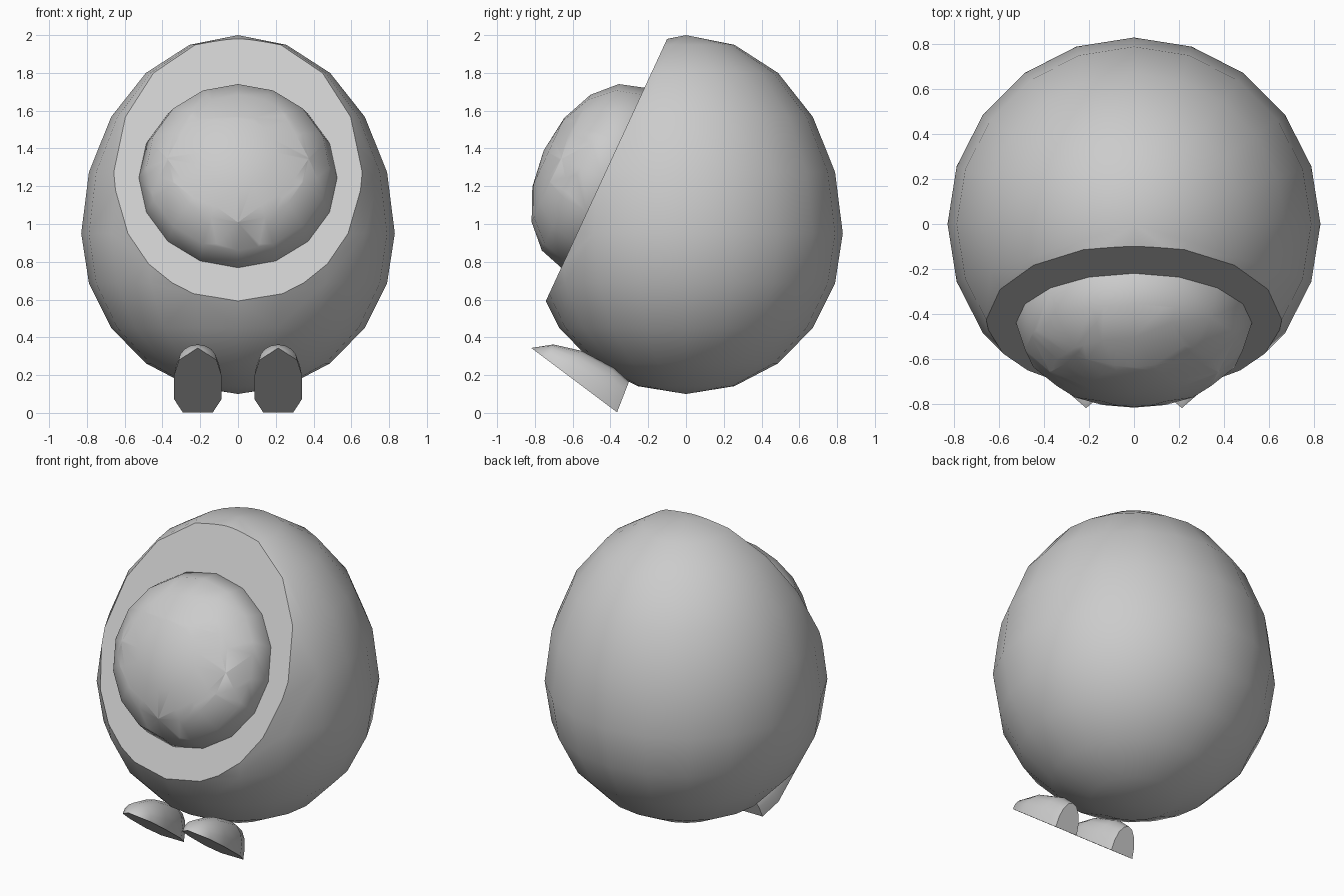
import bpy, bmesh, math
from mathutils import Matrix, Vector

cube = bpy.data.objects.get("Cube")
if cube:
    bpy.data.objects.remove(cube, do_unlink=True)

grey = bpy.data.materials.new("light_grey")
grey.use_nodes = True
grey.diffuse_color = (0.6, 0.6, 0.6, 1)
grey.node_tree.nodes["Principled BSDF"].inputs["Base Color"].default_value = grey.diffuse_color


def finish(name, bm, matrix=None, angle=35, sharp=()):
    """Smooth shading with sharp edges above the angle, then make the object."""
    bmesh.ops.recalc_face_normals(bm, faces=bm.faces)
    for f in bm.faces:
        f.smooth = True
    for e in bm.edges:
        e.smooth = e not in sharp and e.calc_face_angle(0) < math.radians(angle)
    if matrix:
        bm.transform(matrix)
    mesh = bpy.data.meshes.new(name)
    bm.to_mesh(mesh)
    bm.free()
    mesh.materials.append(grey)
    obj = bpy.data.objects.new(name, mesh)
    bpy.context.collection.objects.link(obj)
    return obj


def frame(origin, up):
    """Matrix with x kept and local z along the given direction."""
    z = Vector(up).normalized()
    x = Vector((1, 0, 0))
    rot = Matrix((x, z.cross(x), z)).transposed()
    return Matrix.Translation(origin) @ rot.to_4x4()


face_normal = Vector((0, -0.9076, 0.42))

# Egg-shaped body with a slanted flat face
bm = bmesh.new()
bmesh.ops.create_uvsphere(bm, u_segments=20, v_segments=10, radius=0.83)
for v in bm.verts:
    v.co.z = 0.95 + v.co.z * (1.05 if v.co.z > 0 else 0.85) / 0.83
cut = bmesh.ops.bisect_plane(bm, geom=bm.verts[:] + bm.edges[:] + bm.faces[:],
                             plane_co=(0, -0.1, 1.98), plane_no=face_normal,
                             clear_outer=True)
rim = [g for g in cut["geom_cut"] if isinstance(g, bmesh.types.BMEdge)]
bmesh.ops.contextual_create(bm, geom=rim)
finish("body", bm, sharp=set(rim))

# Flattened eye dome, with a crisp-edged pupil facet cut into its front
bm = bmesh.new()
bmesh.ops.create_uvsphere(bm, u_segments=16, v_segments=8, radius=1)
bmesh.ops.scale(bm, vec=(0.525, 0.525, 0.345), verts=bm.verts)
half = [(0, -0.373), (0.265, -0.19), (0.375, 0), (0.265, 0.21)]
outline = [Vector((x, y, 0)) for x, y in half]
outline += [Vector((-p.x, p.y, 0)) for p in reversed(outline[1:])]
sides = []
for a, b in zip(outline, outline[1:] + outline[:1]):
    normal = (b - a).cross(Vector((0, 0, 1))).normalized()
    sides.append((a, normal))
    front = [f for f in bm.faces if f.calc_center_median().z > 0.15]
    geom = {g for f in front for g in (f, *f.edges, *f.verts)}
    bmesh.ops.bisect_plane(bm, geom=list(geom), plane_co=a, plane_no=normal)
inside = {f for f in bm.faces if f.calc_center_median().z > 0 and
          all((f.calc_center_median() - p).dot(n) < 0 for p, n in sides)}
border = {e for e in bm.edges if sum(f in inside for f in e.link_faces) == 1}
finish("eye", bm, frame((0, -0.44, 1.245), face_normal), sharp=border)

# Feet: half-round lofts on tilted flat soles (along, half width, height, lean)
stations = [(0, 0.08, 0.168, 0.28), (0.12, 0.127, 0.178, 0.2),
            (0.33, 0.125, 0.148, 0.1), (0.46, 0.1, 0.085, 0.3)]
arc = [math.pi * i / 8 for i in range(9)]
for side, name in ((1, "left_foot"), (-1, "right_foot")):
    bm = bmesh.new()
    rings = [[bm.verts.new((w * math.cos(t), -(a + lean * h * math.sin(t)), h * math.sin(t)))
              for t in arc] for a, w, h, lean in stations]
    tip = bm.verts.new((0, -0.568, 0))
    for r, s in zip(rings, rings[1:]):
        for i in range(8):
            bm.faces.new((r[i], r[i + 1], s[i + 1], s[i]))
    for i in range(8):
        bm.faces.new((rings[-1][i], rings[-1][i + 1], tip))
    bm.faces.new(rings[0])
    bm.faces.new([r[0] for r in rings] + [tip] + [r[-1] for r in reversed(rings)])
    finish(name, bm, frame((0.213 * side, -0.365, 0.003), (0, 0.6, 0.8)), angle=50)
